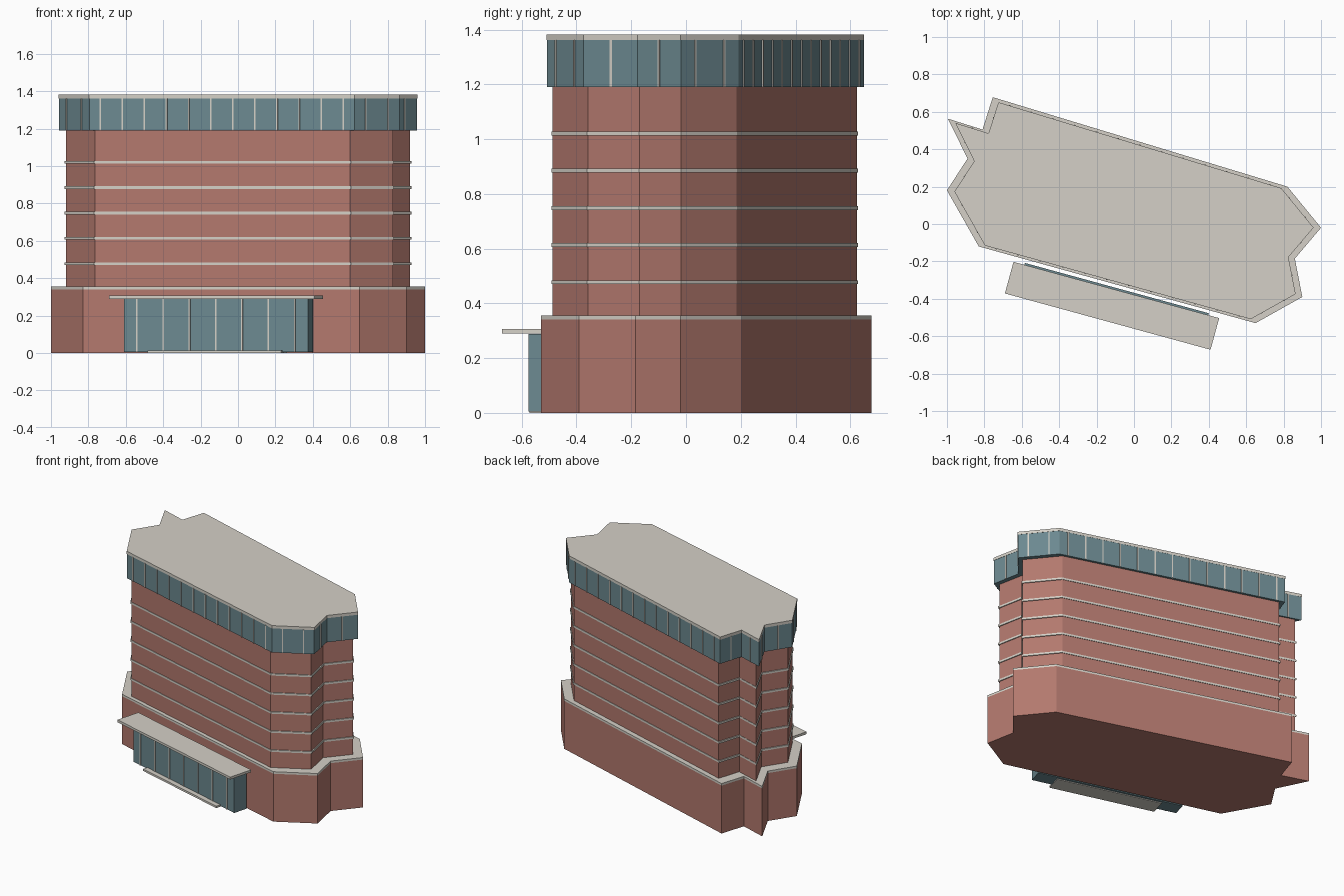
import bpy, bmesh, math
from mathutils import Vector, Matrix

if "Cube" in bpy.data.objects:
    bpy.data.objects.remove(bpy.data.objects["Cube"])

# Podium footprint; every storey is a scaled copy of it
FOOT = [(-1.0, .18), (-.83, -.12), (.65, -.53), (.90, -.39), (.86, -.185), (1.0, -.02),
        (.82, .20), (-.755, .678), (-.81, .505), (-.995, .563), (-.89, .35)]


def material(name, rgb):
    m = bpy.data.materials.new(name)
    m.diffuse_color = (*rgb, 1)
    m.use_nodes = True
    m.node_tree.nodes["Principled BSDF"].inputs["Base Color"].default_value = m.diffuse_color
    return m


BRICK = material("brick", (.45, .19, .155))
GLASS = material("glass", (.15, .25, .28))
STONE = material("concrete", (.66, .63, .57))


def finish(name, bm, mat):
    bmesh.ops.recalc_face_normals(bm, faces=bm.faces)
    me = bpy.data.meshes.new(name)
    bm.to_mesh(me)
    bm.free()
    me.materials.append(mat)
    ob = bpy.data.objects.new(name, me)
    bpy.context.collection.objects.link(ob)
    return ob


def storey(name, scale, z0, z1, mat):
    bm = bmesh.new()
    base = bm.faces.new([bm.verts.new((x * scale, y * scale, z0)) for x, y in FOOT])
    top = bmesh.ops.extrude_face_region(bm, geom=[base])["geom"]
    bmesh.ops.translate(bm, vec=(0, 0, z1 - z0),
                        verts=[v for v in top if isinstance(v, bmesh.types.BMVert)])
    return finish(name, bm, mat)


def add_box(bm, center, size, angle):
    m = (Matrix.Translation(center) @ Matrix.Rotation(angle, 4, 'Z')
         @ Matrix.Diagonal((*size, 1)))
    bmesh.ops.create_cube(bm, size=1, matrix=m)


# Stacked volumes
storey("podium", 1.0, 0, .341, BRICK)
storey("podium_cap", 1.0, .341, .356, STONE)
storey("tower", .92, .356, 1.19, BRICK)
for i in range(5):
    z = .477 + i * .136
    storey(f"floor_band_{i + 1}", .928, z - .007, z + .007, STONE)
storey("top_glazing", .958, 1.19, 1.362, GLASS)
storey("roof_slab", .96, 1.362, 1.382, STONE)

# Mullions around the top glazing
bm = bmesh.new()
pts = [Vector(p) * .958 for p in FOOT]
for a, b in zip(pts, pts[1:] + pts[:1]):
    d = b - a
    n = max(1, int(d.length / .12))
    for i in range(n):
        p = a + d * (i + .5) / n
        add_box(bm, (p.x, p.y, 1.276), (.008, .008, .172), math.atan2(d.y, d.x))
finish("top_mullions", bm, STONE)

# Entrance, laid out along the slanted front wall
ANGLE = math.radians(-15.3)
U = Vector((math.cos(ANGLE), math.sin(ANGLE)))
N = Vector((math.sin(ANGLE), -math.cos(ANGLE)))
CENTER = Vector((-.105, -.392))


def entrance_box(bm, u, n, z0, z1, width, depth):
    p = CENTER + U * u + N * n
    add_box(bm, (p.x, p.y, (z0 + z1) / 2), (width, depth, z1 - z0), ANGLE)


for name, n, z0, z1, w, d, mat in [
        ("entrance_glazing", 0, .005, .288, 1.02, .102, GLASS),
        ("entrance_canopy", .047, .29, .307, 1.14, .175, STONE),
        ("entrance_step", .026, 0, .014, .74, .12, STONE)]:
    bm = bmesh.new()
    entrance_box(bm, 0, n, z0, z1, w, d)
    finish(name, bm, mat)

bm = bmesh.new()
for i in range(7):
    entrance_box(bm, (i - 3) * 1.02 / 7, .051, .005, .288, .008, .008)
finish("entrance_mullions", bm, STONE)
